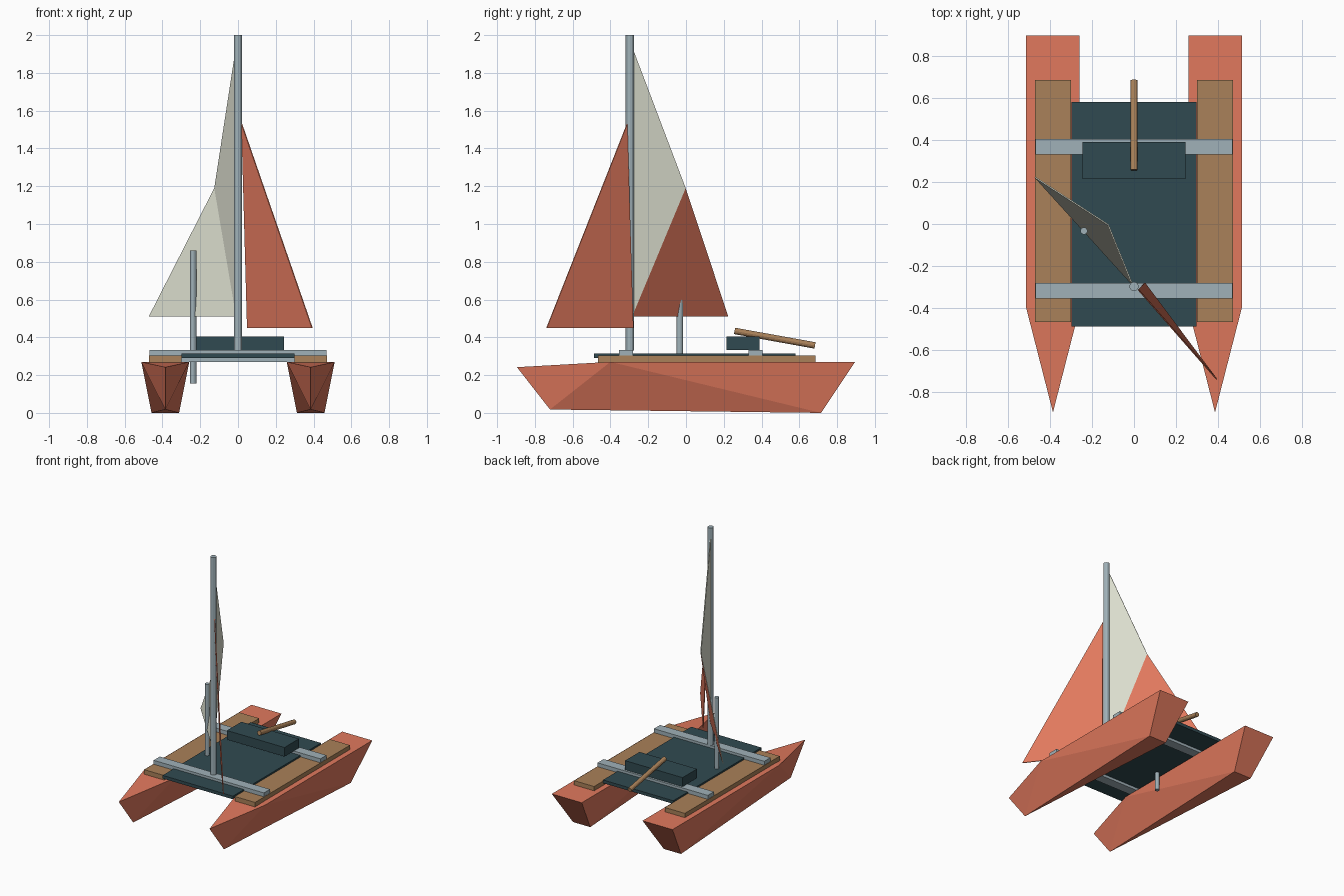
import bpy
from mathutils import Vector

if "Cube" in bpy.data.objects:
    bpy.data.objects.remove(bpy.data.objects["Cube"])


def material(name, rgb):
    m = bpy.data.materials.new(name)
    m.diffuse_color = (*rgb, 1)
    m.use_nodes = True
    m.node_tree.nodes["Principled BSDF"].inputs["Base Color"].default_value = m.diffuse_color
    return m


RED = material("coral", (0.75, 0.19, 0.11))
CREAM = material("cream", (0.76, 0.78, 0.66))
WOOD = material("wood", (0.40, 0.22, 0.10))
METAL = material("metal", (0.35, 0.44, 0.48))
DARK = material("dark_teal", (0.030, 0.068, 0.082))


def mesh_object(name, verts, faces, *mats):
    me = bpy.data.meshes.new(name)
    me.from_pydata(verts, [], faces)
    ob = bpy.data.objects.new(name, me)
    bpy.context.collection.objects.link(ob)
    for m in mats:
        me.materials.append(m)
    return ob


def box(name, lo, hi, mat):
    lo, hi = Vector(lo), Vector(hi)
    bpy.ops.mesh.primitive_cube_add(size=1, location=(lo + hi) / 2)
    ob = bpy.context.object
    ob.name = name
    ob.scale = hi - lo
    ob.data.materials.append(mat)


def rod(name, a, b, r, mat):
    a, b = Vector(a), Vector(b)
    bpy.ops.mesh.primitive_cylinder_add(vertices=12, radius=r, depth=(b - a).length,
                                        location=(a + b) / 2)
    ob = bpy.context.object
    ob.name = name
    ob.rotation_euler = (b - a).to_track_quat('Z', 'Y').to_euler()
    ob.data.materials.append(mat)


def sail(name, verts, faces, *mats):
    ob = mesh_object(name, verts, faces, *mats)
    mod = ob.modifiers.new("thickness", 'SOLIDIFY')
    mod.thickness = 0.006
    mod.offset = 0
    return ob, mod


# Twin hulls with side planks
for side, s in (("left", -1), ("right", 1)):
    c = 0.385 * s
    verts = [(c - 0.127, 0.895, 0.27), (c + 0.127, 0.895, 0.27),    # stern deck
             (c - 0.127, -0.40, 0.27), (c + 0.127, -0.40, 0.27),    # shoulder
             (c, -0.895, 0.242), (c, -0.72, 0.018),                 # bow tip, forefoot
             (c - 0.073, 0.715, 0), (c + 0.073, 0.715, 0)]          # stern bottom
    faces = [(0, 2, 3, 1), (2, 4, 3), (2, 5, 4), (3, 4, 5),
             (0, 6, 2), (6, 5, 2), (1, 3, 7), (7, 3, 5),
             (6, 7, 5), (0, 1, 7, 6)]
    mesh_object(side + "_hull", verts, faces, RED)
    x0, x1 = sorted((0.30 * s, 0.47 * s))
    box(side + "_plank", (x0, -0.465, 0.268), (x1, 0.685, 0.303), WOOD)

# Deck, cross beams and seat box
box("trampoline", (-0.298, -0.488, 0.29), (0.298, 0.58, 0.314), DARK)
for name, y in (("front_beam", -0.317), ("rear_beam", 0.367)):
    box(name, (-0.468, y - 0.037, 0.27), (0.468, y + 0.037, 0.333), METAL)
box("seat_box", (-0.244, 0.215, 0.334), (0.244, 0.39, 0.404), DARK)

# Mast, board post and tiller
rod("mast", (0, -0.297, 0.33), (0, -0.297, 2.0), 0.022, METAL)
rod("board_post", (-0.238, -0.033, 0.155), (-0.238, -0.033, 0.86), 0.017, METAL)
rod("tiller", (0, 0.257, 0.434), (0, 0.683, 0.357), 0.017, WOOD)

# Main sail: cream, with a coral lower panel on its rear side only
main, mod = sail("main_sail",
                 [(-0.008, -0.287, 0.51), (-0.008, -0.287, 1.94),
                  (-0.123, -0.003, 1.19), (-0.47, 0.222, 0.51)],
                 [(0, 1, 2), (0, 2, 3)], CREAM, CREAM, RED)
main.data.polygons[1].material_index = 1
mod.material_offset = 1

# Jib
sail("jib", [(0.02, -0.312, 1.53), (0.05, -0.28, 0.45), (0.393, -0.738, 0.45)],
     [(0, 1, 2)], RED)
